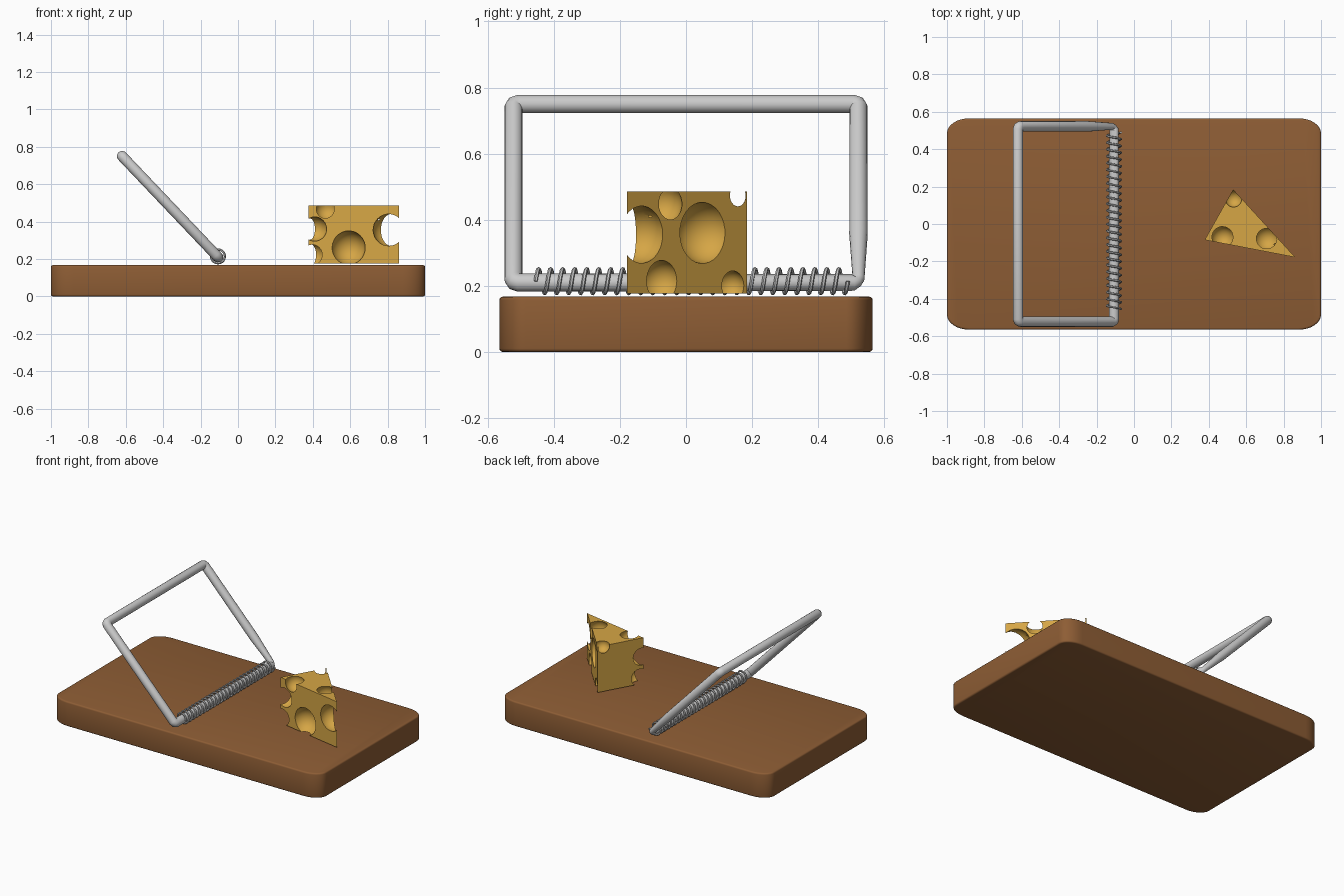
import bpy, bmesh, math
from mathutils import Vector

if "Cube" in bpy.data.objects:
    bpy.data.objects.remove(bpy.data.objects["Cube"])


def material(name, color):
    m = bpy.data.materials.new(name)
    m.diffuse_color = (*color, 1)
    m.use_nodes = True
    m.node_tree.nodes["Principled BSDF"].inputs["Base Color"].default_value = m.diffuse_color
    return m


def activate(ob):
    bpy.ops.object.select_all(action='DESELECT')
    bpy.context.view_layer.objects.active = ob
    ob.select_set(True)


def prism(name, outline, z0, z1, mat):
    """Extrude a flat outline between two heights."""
    bm = bmesh.new()
    face = bm.faces.new([bm.verts.new((x, y, z0)) for x, y in outline])
    top = bmesh.ops.extrude_face_region(bm, geom=[face])['geom']
    bmesh.ops.translate(bm, vec=(0, 0, z1 - z0),
                        verts=[v for v in top if isinstance(v, bmesh.types.BMVert)])
    bmesh.ops.recalc_face_normals(bm, faces=bm.faces)
    mesh = bpy.data.meshes.new(name)
    bm.to_mesh(mesh)
    bm.free()
    mesh.materials.append(mat)
    ob = bpy.data.objects.new(name, mesh)
    bpy.context.collection.objects.link(ob)
    return ob


def wire(name, points, radius, cyclic=False, radii=None, sides=4):
    """Round wire along a path, converted to a mesh."""
    cu = bpy.data.curves.new(name, 'CURVE')
    cu.dimensions = '3D'
    cu.bevel_depth = radius
    cu.bevel_resolution = sides
    cu.use_fill_caps = True
    sp = cu.splines.new('POLY')
    sp.points.add(len(points) - 1)
    for i, p in enumerate(points):
        sp.points[i].co = (*p, 1)
        sp.points[i].radius = radii[i] if radii else 1
    sp.use_cyclic_u = cyclic
    ob = bpy.data.objects.new(name, cu)
    bpy.context.collection.objects.link(ob)
    activate(ob)
    bpy.ops.object.convert(target='MESH')
    ob = bpy.context.object
    bpy.ops.object.shade_smooth_by_angle(angle=math.radians(40))
    return ob


wood = material("wood", (0.27, 0.11, 0.035))
cheese_mat = material("cheese", (0.67, 0.38, 0.06))

# Wooden board with rounded corners and softened edges
outline = []
for i, (sx, sy) in enumerate([(1, 1), (-1, 1), (-1, -1), (1, -1)]):
    for k in range(9):
        a = math.pi / 2 * (i + k / 8)
        outline.append((sx * 0.88 + 0.12 * math.cos(a), sy * 0.485 + 0.08 * math.sin(a)))
board = prism("wooden_board", outline, 0, 0.167, wood)
bev = board.modifiers.new("soft_edge", 'BEVEL')
bev.width, bev.segments = 0.01, 3
bev.limit_method, bev.angle_limit = 'ANGLE', math.radians(50)
activate(board)
bpy.ops.object.modifier_apply(modifier=bev.name)
bpy.ops.object.shade_smooth_by_angle(angle=math.radians(40))

# Tilted snap frame: closed wire loop, thinner at one hinge corner
hinge, tip, half = Vector((-0.107, 0, 0.21)), Vector((-0.62, 0, 0.75)), 0.522
corners = [hinge + Vector((0, -half, 0)), tip + Vector((0, -half, 0)),
           tip + Vector((0, half, 0)), hinge + Vector((0, half, 0))]
path, radii = [], []
for i, c in enumerate(corners):
    before = (corners[i - 1] - c).normalized() * 0.016
    after = (corners[(i + 1) % 4] - c).normalized() * 0.016
    if i == 3:
        path.append(c.lerp(corners[2], 0.27))
        radii.append(1)
    thin = 0.65 if i == 3 else 1
    path += [c + before, c + (before + after) * 0.28, c + after]
    radii += [thin, thin, 0.9 if i == 3 else 1]
wire("snap_frame", path, 0.028, True, radii, sides=6)

# Coil spring around the hinge bar
turns, steps = 26, 20
coil = []
for i in range(turns * steps + 1):
    a = 2 * math.pi * i / steps
    coil.append((-0.107 + 0.037 * math.cos(a), -0.455 + 0.945 * i / (turns * steps),
                 0.214 + 0.037 * math.sin(a)))
wire("coil_spring", coil, 0.006, sides=1)

# Cheese wedge with spherical holes (x, y, z, radius)
cheese = prism("cheese_wedge", [(0.53, 0.185), (0.378, -0.085), (0.862, -0.178)],
               0.177, 0.485, cheese_mat)
holes = [(0.59, -0.135, 0.26, 0.091), (0.81, -0.145, 0.355, 0.088),
         (0.41, -0.09, 0.36, 0.065), (0.4, -0.07, 0.222, 0.058),
         (0.473, -0.07, 0.467, 0.059), (0.709, -0.078, 0.448, 0.066),
         (0.532, 0.135, 0.473, 0.046), (0.665, 0.06, 0.36, 0.094),
         (0.765, -0.075, 0.215, 0.062), (0.56, 0.133, 0.2, 0.047)]
for n, (x, y, z, r) in enumerate(holes):
    bpy.ops.mesh.primitive_uv_sphere_add(segments=32, ring_count=16, radius=r,
                                         location=(x, y, z), rotation=(0.3, 0.2, n))
    cutter = bpy.context.object
    cutter.hide_render = True
    cutter.data.materials.append(cheese_mat)
    cutter.data.shade_smooth()
    mod = cheese.modifiers.new("hole", 'BOOLEAN')
    mod.operation, mod.solver, mod.object = 'DIFFERENCE', 'EXACT', cutter
    activate(cheese)
    bpy.ops.object.modifier_apply(modifier=mod.name)
    bpy.data.objects.remove(cutter)
activate(cheese)
bpy.ops.object.shade_smooth_by_angle(angle=math.radians(30))
